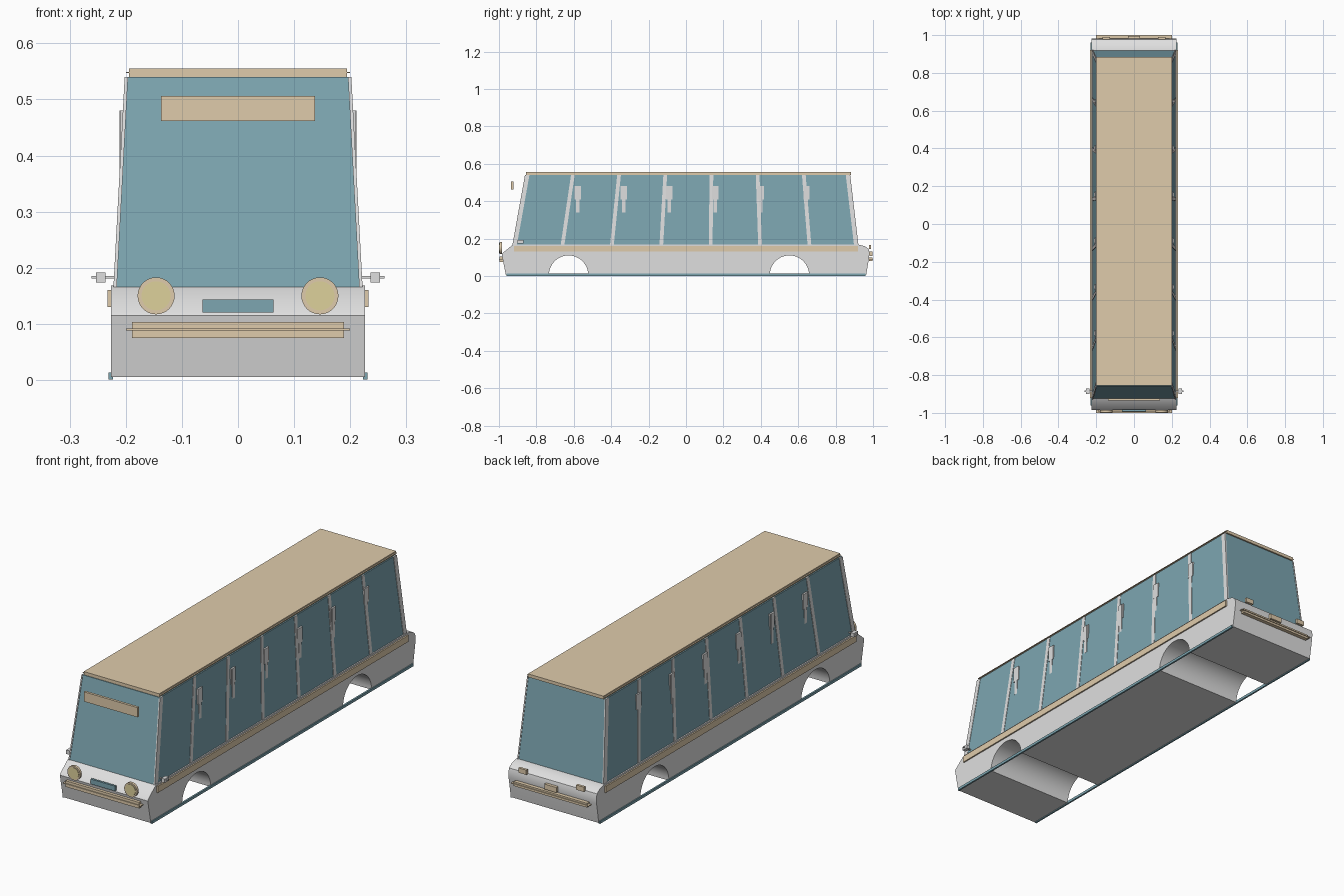
import bpy, bmesh, math
from mathutils import Matrix

cube = bpy.data.objects.get("Cube")
if cube:
    bpy.data.objects.remove(cube, do_unlink=True)


def material(name, rgb):
    m = bpy.data.materials.new(name)
    m.use_nodes = True
    m.diffuse_color = (*rgb, 1)
    m.node_tree.nodes["Principled BSDF"].inputs["Base Color"].default_value = (*rgb, 1)
    return m


WHITE = material("body white", (0.74, 0.74, 0.74))
GLASS = material("teal", (0.205, 0.38, 0.44))
CREAM = material("cream", (0.74, 0.60, 0.41))
LENS = material("lamp yellow", (0.73, 0.64, 0.33))


def finish(name, bm, mat, smooth=False):
    bmesh.ops.recalc_face_normals(bm, faces=bm.faces[:])
    mesh = bpy.data.meshes.new(name)
    bm.to_mesh(mesh)
    bm.free()
    mesh.materials.append(mat)
    ob = bpy.data.objects.new(name, mesh)
    bpy.context.collection.objects.link(ob)
    if smooth:
        bpy.ops.object.select_all(action="DESELECT")
        ob.select_set(True)
        bpy.context.view_layer.objects.active = ob
        bpy.ops.object.shade_smooth_by_angle(angle=math.radians(25))
    return ob


def box(name, center, size, mat):
    bm = bmesh.new()
    bmesh.ops.create_cube(bm, size=1, matrix=Matrix.Translation(center) @ Matrix.Diagonal((*size, 1)))
    return finish(name, bm, mat)


def disc(name, center, radius, depth, mat):
    bm = bmesh.new()
    bmesh.ops.create_cone(bm, cap_ends=True, segments=32, radius1=radius, radius2=radius, depth=depth,
                          matrix=Matrix.Translation(center) @ Matrix.Rotation(math.pi / 2, 4, "X"))
    return finish(name, bm, mat, True)


def loft(name, ring_a, ring_b, mat, smooth=False):
    """Solid between two matching rings of points."""
    bm = bmesh.new()
    a = [bm.verts.new(p) for p in ring_a]
    b = [bm.verts.new(p) for p in ring_b]
    bm.faces.new(a)
    bm.faces.new(b[::-1])
    for i in range(len(a)):
        j = (i + 1) % len(a)
        bm.faces.new((a[i], b[i], b[j], a[j]))
    return finish(name, bm, mat, smooth)


# Lower body: side profile with two wheel arches, extruded across the width
HALF, FLOOR, ARCH = 0.226, 0.005, 0.105
profile = [(0.963, FLOOR), (0.979, 0.1), (0.981, 0.125), (0.976, 0.145), (0.957, 0.159),
           (0.92, 0.168), (-0.92, 0.168), (-0.934, 0.161), (-0.981, 0.122), (-0.985, 0.115),
           (-0.963, FLOOR)]
for cy in (-0.628, 0.553):
    for i in range(25):
        t = math.pi * (1 - i / 24)
        profile.append((cy + ARCH * math.cos(t), FLOOR + ARCH * math.sin(t)))
loft("lower_body", [(-HALF, y, z) for y, z in profile], [(HALF, y, z) for y, z in profile], WHITE, True)

# Tapered glass cabin
BASE, TOP = 0.166, 0.54


def side_x(z):
    return 0.22 - 0.02 * (z - BASE) / (TOP - BASE)


def ring(z, front, back):
    x = side_x(z)
    return [(-x, front, z), (x, front, z), (x, back, z), (-x, back, z)]


loft("glass_cabin", ring(BASE, -0.925, 0.92), ring(TOP, -0.858, 0.876), GLASS)


def pillar(name, side, low, high, width):
    """Thin leaning strip lying on the side glass."""
    def section(z, y):
        x0, x1 = side * (side_x(z) - 0.004), side * (side_x(z) + 0.002)
        return [(x0, y - width / 2, z), (x1, y - width / 2, z), (x1, y + width / 2, z), (x0, y + width / 2, z)]
    loft(name, section(BASE, low), section(TOP, high), WHITE)


# Side pillars, handles, trims and mirrors on both sides
for side, label in ((1, "left"), (-1, "right")):
    pillar(label + "_front_corner_pillar", side, -0.916, -0.849, 0.024)
    pillar(label + "_rear_corner_pillar", side, 0.91, 0.866, 0.024)
    for i in range(6):
        pillar(f"{label}_pillar_{i}", side, -0.66 + 0.264 * i, -0.605 + 0.247 * i, 0.02)
        y = -0.578 + 0.2445 * i
        box(f"{label}_handle_grip_{i}", (side * 0.2045, y, 0.445), (0.011, 0.034, 0.07), WHITE)
        box(f"{label}_handle_stem_{i}", (side * 0.2055, y, 0.41), (0.011, 0.018, 0.14), WHITE)
    box(label + "_side_stripe", (side * 0.228, 0, 0.145), (0.009, 1.84, 0.03), CREAM)
    box(label + "_skirt_trim", (side * 0.227, 0, 0.007), (0.008, 1.92, 0.012), GLASS)
    box(label + "_mirror_arm", (side * 0.238, -0.885, 0.183), (0.046, 0.008, 0.004), WHITE)
    box(label + "_mirror", (side * 0.245, -0.885, 0.183), (0.017, 0.03, 0.018), WHITE)
    # Lamps
    disc(label + "_headlight_rim", (side * 0.146, -0.991, 0.15), 0.033, 0.012, CREAM)
    disc(label + "_headlight_lens", (side * 0.146, -0.993, 0.15), 0.026, 0.012, LENS)
    box(label + "_tail_light", (side * 0.148, 0.984, 0.155), (0.04, 0.012, 0.022), CREAM)

# Roof panel
box("roof", (0, 0.014, 0.5475), (0.388, 1.738, 0.015), CREAM)
box("roof_edge", (0, 0.014, 0.548), (0.4, 1.738, 0.002), CREAM)

# Destination board and plates
box("destination_board", (0, -0.929, 0.484), (0.275, 0.012, 0.045), CREAM)
box("front_plate", (0, -0.988, 0.132), (0.126, 0.01, 0.023), GLASS)
box("rear_plate", (0, 0.989, 0.118), (0.062, 0.014, 0.024), CREAM)

# Bumpers with a slim rail
for end, label in ((-1, "front"), (1, "rear")):
    box(label + "_bumper", (0, end * 0.987, 0.089), (0.377, 0.018, 0.028 if end < 0 else 0.02), CREAM)
    box(label + "_bumper_rail", (0, end * 0.99, 0.09), (0.4, 0.02, 0.003), CREAM)
